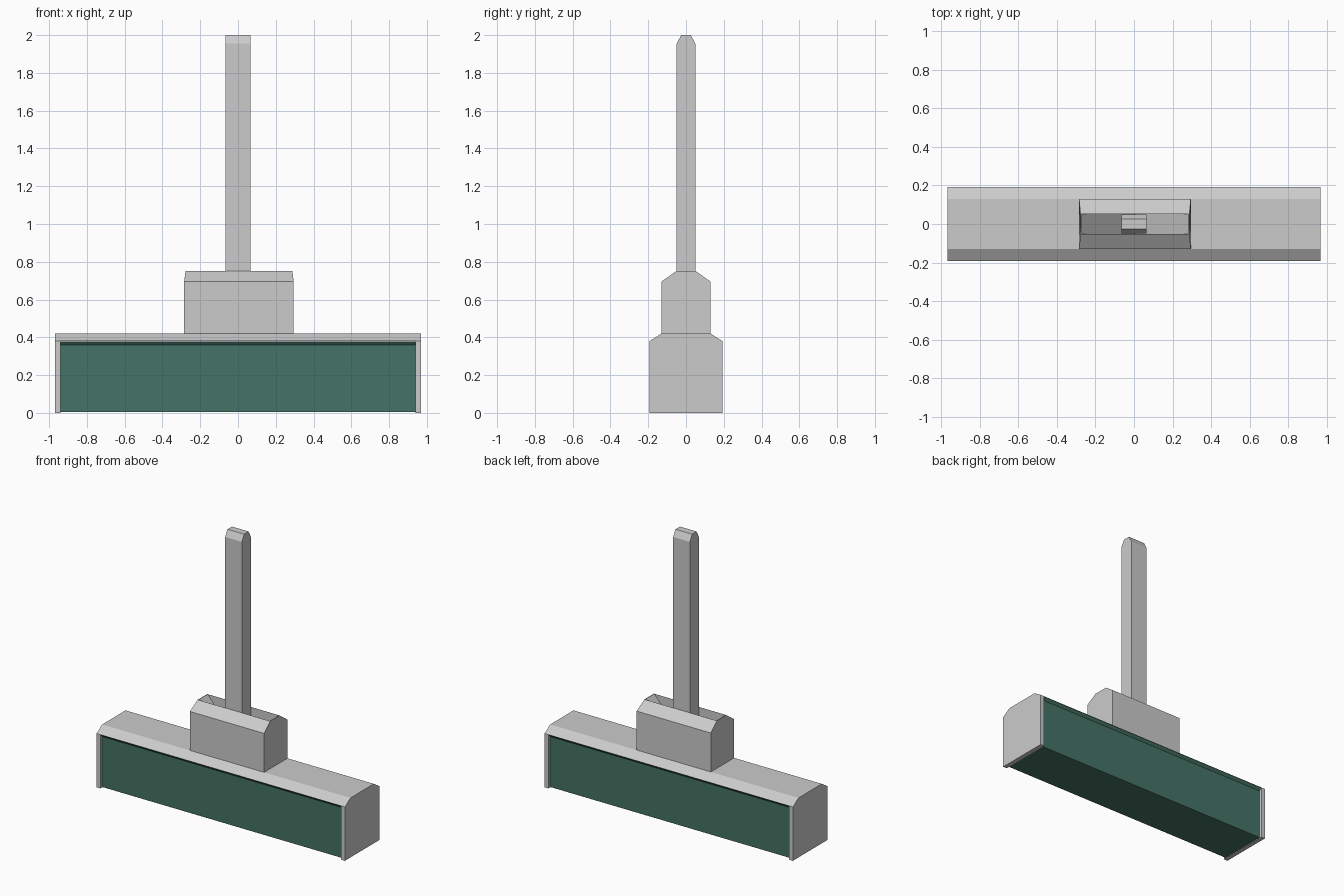
import bpy, bmesh

if "Cube" in bpy.data.objects:
    bpy.data.objects.remove(bpy.data.objects["Cube"])

def prism(name, profile, a, b, axis='x', mat=None):
    """Extrude a profile of (y,z) along x, or of (x,z) along y, from a to b."""
    bm = bmesh.new()
    place = (lambda p, t: (t, p[0], p[1])) if axis == 'x' else (lambda p, t: (p[0], t, p[1]))
    ends = [[bm.verts.new(place(p, t)) for p in profile] for t in (a, b)]
    n = len(profile)
    bm.faces.new(ends[0])
    bm.faces.new(ends[1][::-1])
    for i in range(n):
        j = (i + 1) % n
        bm.faces.new((ends[0][i], ends[1][i], ends[1][j], ends[0][j]))
    bmesh.ops.recalc_face_normals(bm, faces=bm.faces)
    me = bpy.data.meshes.new(name)
    bm.to_mesh(me)
    bm.free()
    ob = bpy.data.objects.new(name, me)
    bpy.context.collection.objects.link(ob)
    if mat:
        me.materials.append(mat)
    return ob

def mirrored(half):
    """Complete a right-hand half profile on the left side."""
    return half + [(-u, z) for u, z in reversed(half)]

green = bpy.data.materials.new("green")
green.diffuse_color = (0.06, 0.17, 0.13, 1)
green.use_nodes = True
green.node_tree.nodes["Principled BSDF"].inputs["Base Color"].default_value = green.diffuse_color

# Housing: two end caps and a chamfered roof
for side, x in (("left", -0.97), ("right", 0.94)):
    prism(side + "_end_cap", mirrored([(0.193, 0), (0.193, 0.38), (0.13, 0.42)]), x, x + 0.03)
prism("roof", mirrored([(0.193, 0.38), (0.13, 0.42)]), -0.94, 0.94)

# Green core, slightly recessed, flaring out under the roof
prism("green_panel", mirrored([(0.175, 0.004), (0.175, 0.36), (0.19, 0.379)]),
      -0.94, 0.94, mat=green)

# Mounting block with chamfered top and slightly tapered ends
cx = 0.005
block = prism("mounting_block", mirrored([(0.13, 0.42), (0.13, 0.695), (0.053, 0.75)]),
              cx - 0.29, cx + 0.29)
for v in block.data.vertices:
    if v.co.z > 0.72:
        v.co.x += 0.007 if v.co.x < 0 else -0.007

# V-shaped trough sunk into the block top
cutter = prism("trough_cutter", [(cx - 0.322, 0.80), (cx, 0.43), (cx + 0.322, 0.80)],
               -0.052, 0.052, axis='y')
cutter.hide_render = True
cutter.display_type = 'WIRE'
cut = block.modifiers.new("trough", 'BOOLEAN')
cut.operation = 'DIFFERENCE'
cut.solver = 'EXACT'
cut.object = cutter

# Hanging rod with chamfered tip
prism("rod", mirrored([(0.05, 0.43), (0.05, 1.955), (0.025, 2.0)]), -0.065, 0.065)
